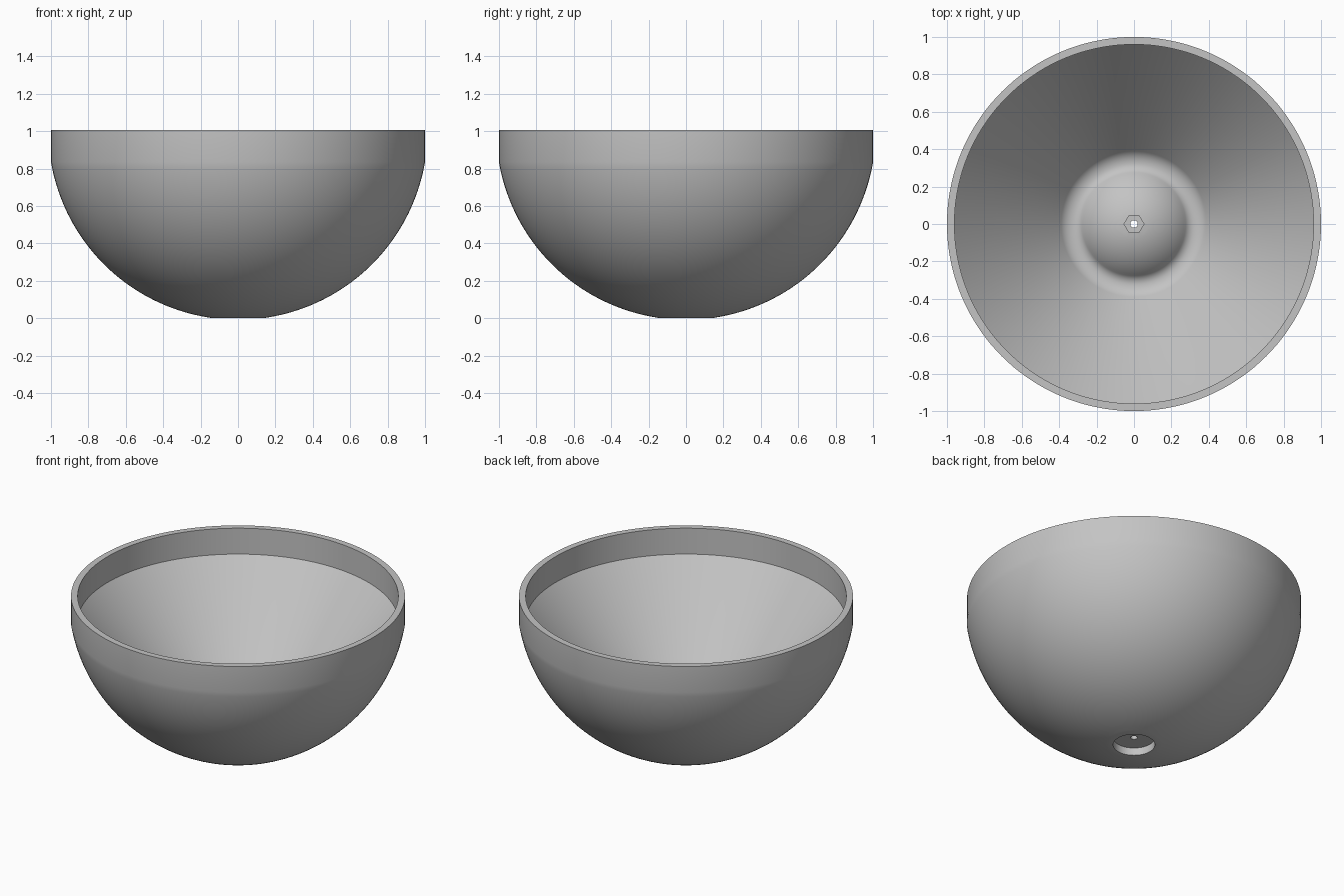
import bpy, bmesh
from math import sin, cos, tan, pi, radians, asin

cube = bpy.data.objects.get("Cube")
if cube:
    bpy.data.objects.remove(cube)

SEGMENTS = 144
TOP, LEDGE, INNER = 1.006, 0.835, 0.96
BALL = 1.0145          # radius of the outer sphere, centred at rim height
SLOPE = radians(49)    # funnel steepness
DOME_TILT = radians(50)


def arc(cr, cz, radius, start, end, steps):
    """Profile points on a circle; angles run from straight down towards +r."""
    angles = [start + (end - start) * i / steps for i in range(steps + 1)]
    return [(cr + radius * sin(a), cz - radius * cos(a)) for a in angles]


def hexagon_radius(corner, angle):
    sector = angle % (pi / 3) - pi / 6
    return corner * cos(pi / 6) / cos(sector)


# Underside socket and outer shell
profile = [(0.02, 0.05), (0.125, 0.05), (0.125, 0)]
profile += arc(0, TOP, BALL, asin(0.138 / BALL), asin(1 / BALL), 40)
profile[3] = (profile[3][0], 0)

# Rim and straight inner wall
profile += [(1, TOP), (INNER, TOP), (INNER, LEDGE)]

# Funnel, running into a rounded trough
trough_r = 0.322
funnel_foot = trough_r + 0.09 * sin(SLOPE)
foot_z = LEDGE - (INNER - funnel_foot) * tan(SLOPE)
floor = foot_z - 0.09 * (1 - cos(SLOPE))
profile += arc(trough_r, floor + 0.09, 0.09, SLOPE, 0, 10)
profile += arc(trough_r, floor + 0.06, 0.06, 0, -DOME_TILT, 8)[1:]

# Central dome
edge_r, edge_z = profile[-1]
dome = edge_r / sin(DOME_TILT)
dome_z = edge_z - dome * cos(DOME_TILT)
profile += arc(0, dome_z, dome, pi - DOME_TILT, pi - asin(0.07 / dome), 16)[1:]

# Hexagonal pocket and through hole
dome_top = dome_z + dome
hex_rings = {len(profile), len(profile) + 1}
profile += [(0.053, dome_top - 0.004), (0.053, dome_top - 0.05), (0.02, dome_top - 0.05)]

# Spin the closed profile into a shell
bm = bmesh.new()
rings = []
for i, (r, z) in enumerate(profile):
    ring = []
    for s in range(SEGMENTS):
        a = 2 * pi * s / SEGMENTS
        radius = hexagon_radius(r, a) if i in hex_rings else r
        ring.append(bm.verts.new((radius * cos(a), radius * sin(a), z)))
    rings.append(ring)
for i, ring in enumerate(rings):
    above = rings[(i + 1) % len(rings)]
    for s in range(SEGMENTS):
        t = (s + 1) % SEGMENTS
        bm.faces.new((ring[s], ring[t], above[t], above[s]))
bmesh.ops.recalc_face_normals(bm, faces=bm.faces)

mesh = bpy.data.meshes.new("bowl")
bm.to_mesh(mesh)
bm.free()
bowl = bpy.data.objects.new("bowl", mesh)
bpy.context.collection.objects.link(bowl)

# Plain grey
grey = bpy.data.materials.new("grey")
grey.use_nodes = True
colour = (0.55, 0.55, 0.55, 1)
grey.diffuse_color = colour
grey.node_tree.nodes["Principled BSDF"].inputs["Base Color"].default_value = colour
mesh.materials.append(grey)

bpy.ops.object.select_all(action='DESELECT')
bowl.select_set(True)
bpy.context.view_layer.objects.active = bowl
bpy.ops.object.shade_smooth_by_angle(angle=radians(30))
